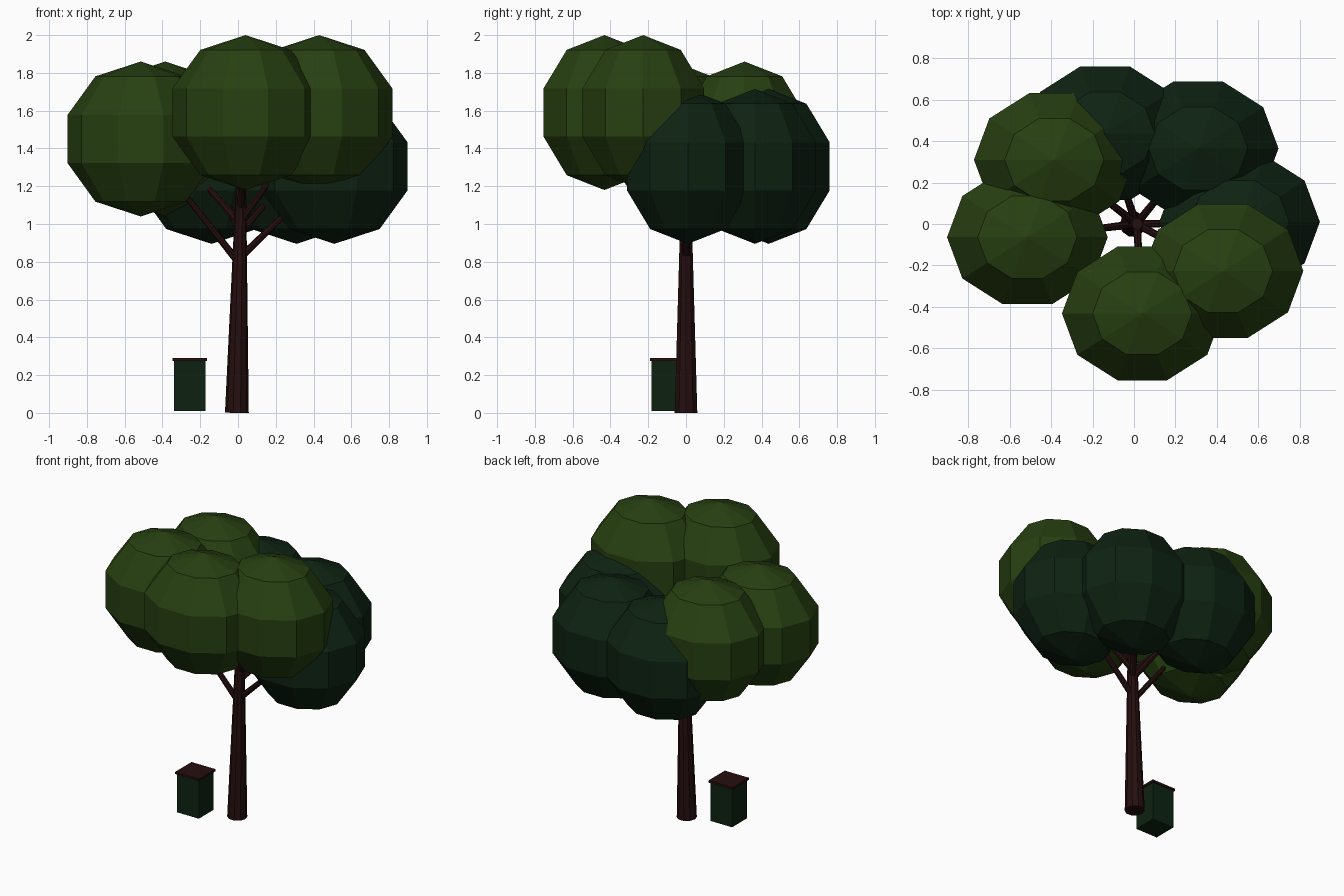
import bpy, bmesh, math
from mathutils import Vector, Matrix

if "Cube" in bpy.data.objects:
    bpy.data.objects.remove(bpy.data.objects["Cube"])


def material(name, rgb):
    m = bpy.data.materials.new(name)
    m.diffuse_color = (*rgb, 1)
    m.use_nodes = True
    m.node_tree.nodes["Principled BSDF"].inputs["Base Color"].default_value = m.diffuse_color
    return m


LIGHT = material("light leaf green", (0.020, 0.050, 0.0055))
DARK = material("dark leaf green", (0.0043, 0.0165, 0.006))
BARK = material("bark brown", (0.019, 0.0045, 0.0045))


def finish(name, bm, mat):
    bmesh.ops.recalc_face_normals(bm, faces=bm.faces)
    mesh = bpy.data.meshes.new(name)
    bm.to_mesh(mesh)
    bm.free()
    mesh.materials.append(mat)
    obj = bpy.data.objects.new(name, mesh)
    bpy.context.collection.objects.link(obj)
    return obj


def tube(name, start, end, r1, r2, sides, mat):
    """Tapered limb between two points."""
    a, b = Vector(start), Vector(end)
    turn = (b - a).to_track_quat('Z', 'Y').to_matrix().to_4x4()
    bm = bmesh.new()
    bmesh.ops.create_cone(bm, cap_ends=True, segments=sides, radius1=r1, radius2=r2,
                          depth=(b - a).length,
                          matrix=Matrix.Translation((a + b) / 2) @ turn)
    return finish(name, bm, mat)


def leaf_ball(name, centre, size, mat, sides=10, steps=5):
    """Faceted ball with a corner on the x axis."""
    bm = bmesh.new()
    c, s = Vector(centre), Vector(size)

    def point(theta, phi):
        d = Vector((math.sin(theta) * math.cos(phi),
                    math.sin(theta) * math.sin(phi), math.cos(theta)))
        return bm.verts.new(c + d * s)

    top, bottom = point(0, 0), point(math.pi, 0)
    rings = [[point(math.pi * i / steps, math.tau * j / sides) for j in range(sides)]
             for i in range(1, steps)]
    for j in range(sides):
        k = (j + 1) % sides
        bm.faces.new((top, rings[0][j], rings[0][k]))
        bm.faces.new((bottom, rings[-1][k], rings[-1][j]))
        for upper, lower in zip(rings, rings[1:]):
            bm.faces.new((upper[j], lower[j], lower[k], upper[k]))
    return finish(name, bm, mat)


def box(name, low, high, mat):
    lo, hi = Vector(low), Vector(high)
    bm = bmesh.new()
    bmesh.ops.create_cube(bm, size=1, matrix=Matrix.Translation((lo + hi) / 2)
                          @ Matrix.Diagonal((*(hi - lo), 1)))
    return finish(name, bm, mat)


# Trunk, leaning slightly
FOOT, CROWN = Vector((-0.006, 0, 0)), Vector((0.016, 0, 1.2))
tube("trunk", FOOT, CROWN, 0.063, 0.027, 10, BARK)

# Leaf balls, each held by a branch: name, centre, branch height on the trunk, colour
BALLS = [
    ("front", (0.04, -0.432, 1.59), 1.08, LIGHT),
    ("front_right", (0.43, -0.227, 1.59), 1.01, LIGHT),
    ("left", (-0.515, -0.064, 1.45), 0.79, LIGHT),
    ("back_left", (-0.385, 0.31, 1.45), 1.0, LIGHT),
    ("back", (-0.14, 0.438, 1.305), 0.95, DARK),
    ("back_right", (0.31, 0.365, 1.305), 0.95, DARK),
    ("right", (0.51, 0.01, 1.305), 0.82, DARK),
]
for label, centre, height, mat in BALLS:
    leaf_ball(label + "_leaves", centre, (0.408, 0.357, 0.41), mat)
    root = FOOT.lerp(CROWN, height / 1.2)
    tube(label + "_branch", root, root.lerp(Vector(centre), 0.7), 0.02, 0.014, 8, BARK)

# Bin with an overhanging lid
box("bin_body", (-0.338, -0.182, 0.01), (-0.172, -0.02, 0.277), DARK)
box("bin_lid", (-0.347, -0.19, 0.275), (-0.164, -0.012, 0.29), BARK)
